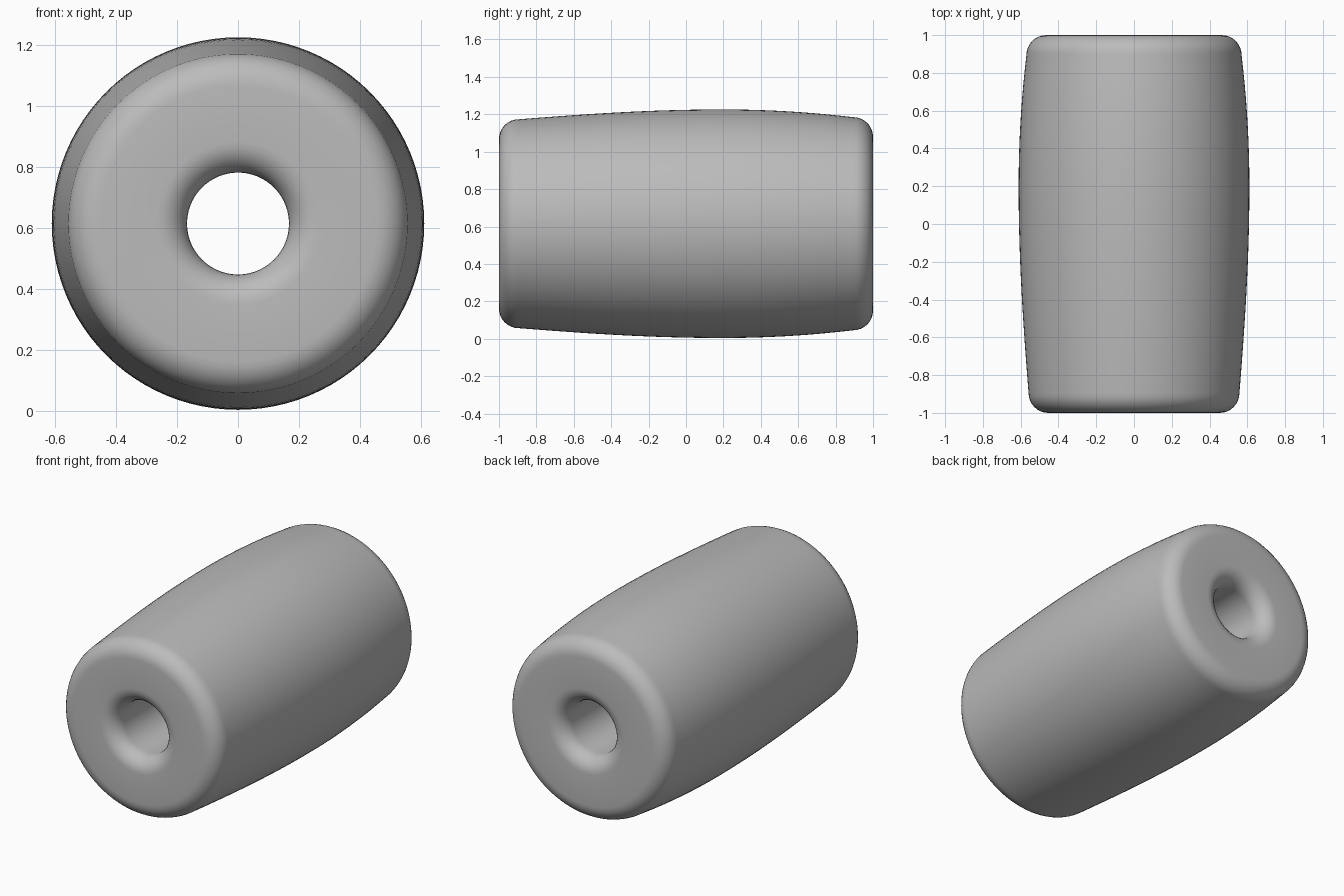
import bpy, bmesh
from math import pi, sin, cos, radians
from mathutils import Matrix, Vector

cube = bpy.data.objects.get("Cube")
if cube:
    bpy.data.objects.remove(cube, do_unlink=True)

HALF, AXIS_Z, SIDES, STEPS = 1.0, 0.615, 96, 8
HOLE_R, HOLE_ROUND = 0.167, 0.1
WIDEST_R, WIDEST_Y = 0.611, 0.2


def arc(centre, size, start, end):
    """Quarter-ellipse of (radius, y) points."""
    angles = [start + (end - start) * i / STEPS for i in range(STEPS + 1)]
    return [(centre[0] + size[0] * cos(a), centre[1] + size[1] * sin(a)) for a in angles]


def wall_radius(y):
    """Barrel bulge, fullest a little behind the middle."""
    t = (y - WIDEST_Y) / (HALF - WIDEST_Y if y > WIDEST_Y else HALF + WIDEST_Y)
    drop = 0.055 if y > WIDEST_Y else 0.075 - 0.014 * t * t
    return WIDEST_R - drop * t * t


# Closed cross-section: front mouth, front rim, bulging wall, back rim, back mouth
rim = 0.105
edge = HALF - rim
front_r, back_r = wall_radius(-edge), wall_radius(edge)
mouth_r, mouth_y = HOLE_R + HOLE_ROUND, HALF - HOLE_ROUND
profile = arc((mouth_r, -mouth_y), (HOLE_ROUND, HOLE_ROUND), pi, 1.5 * pi)
profile += arc((front_r - rim, -edge), (rim, rim), -pi / 2, 0)
profile += [(wall_radius(y), y) for y in (-edge + 2 * edge * i / 24 for i in range(1, 24))]
profile += arc((back_r - rim, edge), (rim, rim), 0, pi / 2)
profile += arc((mouth_r, mouth_y), (HOLE_ROUND, HOLE_ROUND), pi / 2, pi)

# Revolve the cross-section around the long axis
bm = bmesh.new()
rings = []
for k in range(SIDES):
    turn = Matrix.Rotation(2 * pi * k / SIDES, 3, 'Y')
    rings.append([bm.verts.new(turn @ Vector((r, y, 0))) for r, y in profile])
count = len(profile)
for k in range(SIDES):
    here, there = rings[k], rings[(k + 1) % SIDES]
    for i in range(count):
        j = (i + 1) % count
        bm.faces.new((here[i], here[j], there[j], there[i]))
bmesh.ops.recalc_face_normals(bm, faces=bm.faces)
mesh = bpy.data.meshes.new("barrel_bead")
bm.to_mesh(mesh)
bm.free()

bead = bpy.data.objects.new("barrel_bead", mesh)
bead.location.z = AXIS_Z
bpy.context.collection.objects.link(bead)

# Plain grey surface
grey = bpy.data.materials.new("plain_grey")
grey.use_nodes = True
colour = (0.5, 0.5, 0.5, 1)
grey.diffuse_color = colour
grey.node_tree.nodes["Principled BSDF"].inputs["Base Color"].default_value = colour
mesh.materials.append(grey)

bpy.context.view_layer.objects.active = bead
bead.select_set(True)
bpy.ops.object.shade_smooth_by_angle(angle=radians(40))
